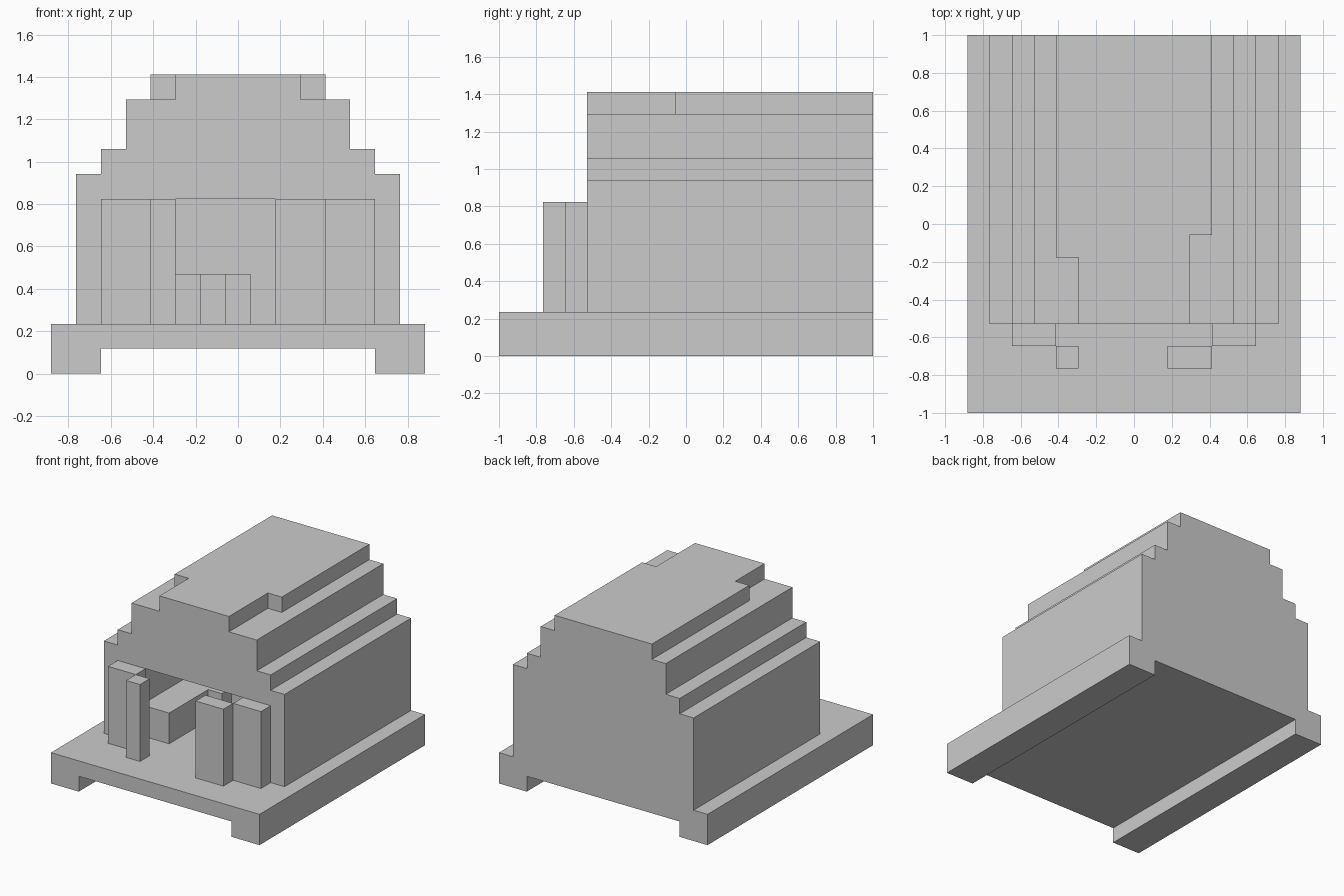
import bpy, bmesh
from mathutils import Vector

if "Cube" in bpy.data.objects:
    bpy.data.objects.remove(bpy.data.objects["Cube"])

U = 2 / 17  # one block of the grid


def extrude(name, pts, start, end, axis):
    """Extrude a 2D outline (in blocks) along 'y' (x,z outline) or 'z' (x,y outline)."""
    bm = bmesh.new()
    place = (lambda a, b, d: (a, d, b)) if axis == 'y' else (lambda a, b, d: (a, b, d))
    face = bm.faces.new([bm.verts.new(Vector(place(a, b, start)) * U) for a, b in pts])
    res = bmesh.ops.extrude_face_region(bm, geom=[face])
    verts = [g for g in res['geom'] if isinstance(g, bmesh.types.BMVert)]
    shift = Vector(place(0, 0, end - start)) * U
    bmesh.ops.translate(bm, vec=shift, verts=verts)
    bmesh.ops.recalc_face_normals(bm, faces=bm.faces)
    mesh = bpy.data.meshes.new(name)
    bm.to_mesh(mesh)
    bm.free()
    ob = bpy.data.objects.new(name, mesh)
    bpy.context.collection.objects.link(ob)
    return ob


def box(name, x0, x1, y0, y1, z0, z1):
    return extrude(name, [(x0, y0), (x1, y0), (x1, y1), (x0, y1)], z0, z1, 'z')


def mirrored(half):
    """Right-hand half outline plus its mirror image."""
    return half + [(-x, z) for x, z in reversed(half)]


# Base slab standing on two side rails
extrude("base", mirrored([(5.5, 1), (5.5, 0), (7.5, 0), (7.5, 2)]), -8.5, 8.5, 'y')

# Stepped house body
body = extrude("house_body", mirrored([(6.5, 2), (6.5, 8), (5.5, 8), (5.5, 9),
                                       (4.5, 9), (4.5, 11)]), -4.5, 8.5, 'y')

# Room hollowed out from the front
room = box("room_cutter", -4.5, 4.5, -5.5, 6.5, 1, 7)
room.hide_render = True
room.hide_viewport = True
cut = body.modifiers.new("room", 'BOOLEAN')
cut.operation = 'DIFFERENCE'
cut.solver = 'EXACT'
cut.object = room

# Roof cap with unequal notches at the front corners
extrude("roof_cap", [(-2.5, -4.5), (2.5, -4.5), (2.5, -0.5), (3.5, -0.5), (3.5, 8.5),
                     (-3.5, 8.5), (-3.5, -1.5), (-2.5, -1.5)], 11, 12, 'z')

# Front pillars
for name, x0, x1, y in (("left_outer_pillar", -5.5, -3.5, -5.5),
                        ("left_inner_pillar", -3.5, -2.5, -6.5),
                        ("right_inner_pillar", 1.5, 3.5, -6.5),
                        ("right_outer_pillar", 3.5, 5.5, -5.5)):
    box(name, x0, x1, y, y + 1, 2, 7)

# Low bench along the left wall, stepping inward towards the back
extrude("bench", [(-4.5, -3.5), (-2.5, -3.5), (-2.5, 0.5), (-1.5, 0.5), (-1.5, 1.5),
                  (-0.5, 1.5), (-0.5, 2.5), (0.5, 2.5), (0.5, 6.5), (-4.5, 6.5)], 2, 4, 'z')
